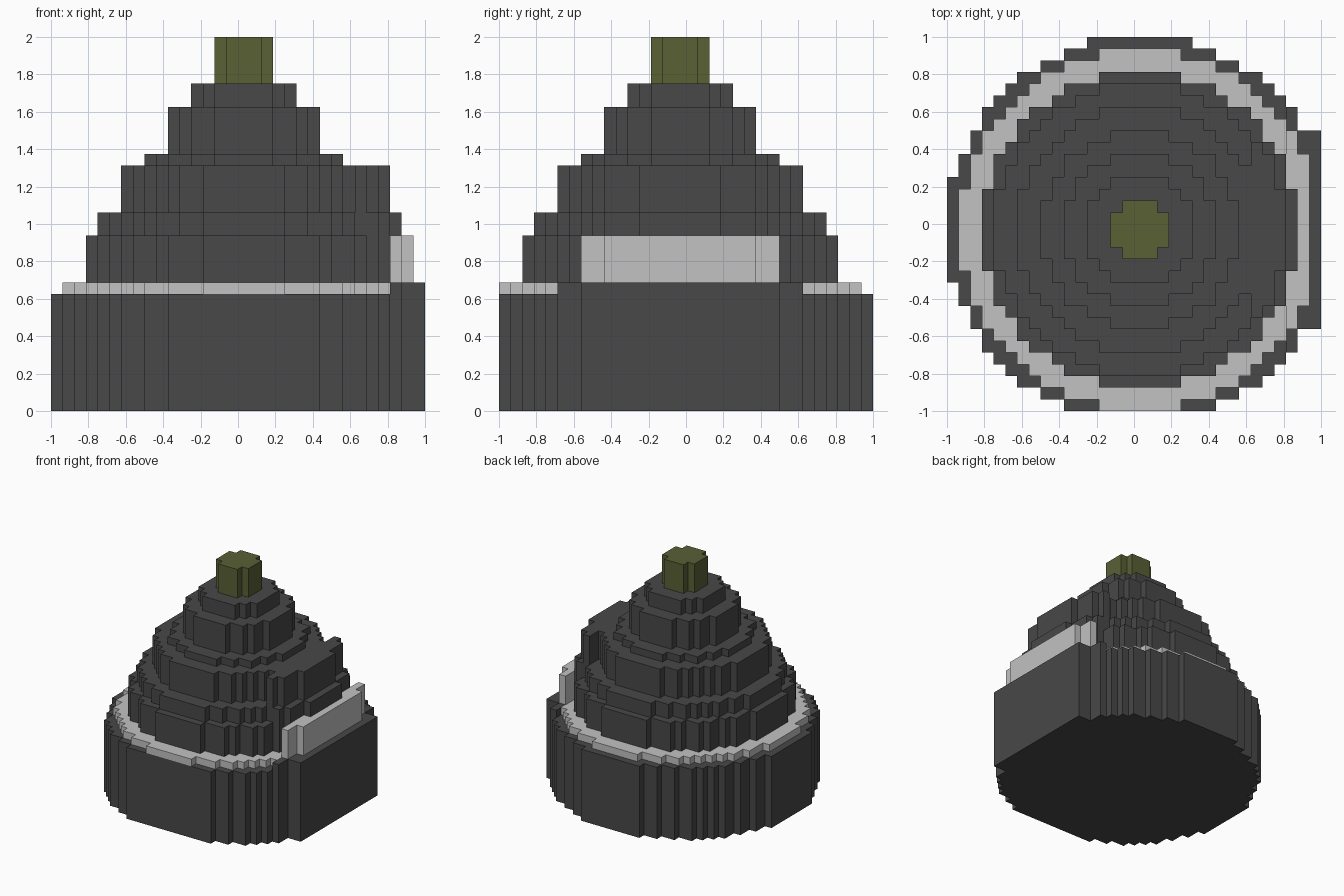
import bpy, bmesh
from math import sqrt

cube = bpy.data.objects.get("Cube")
if cube:
    bpy.data.objects.remove(cube, do_unlink=True)

U = 1 / 16  # size of one block


def material(name, rgb):
    m = bpy.data.materials.new(name)
    m.use_nodes = True
    color = (*rgb, 1)
    m.diffuse_color = color
    bsdf = next(n for n in m.node_tree.nodes if n.type == 'BSDF_PRINCIPLED')
    bsdf.inputs["Base Color"].default_value = color
    bsdf.inputs["Roughness"].default_value = 0.9
    return m


DARK = material("charcoal grey", (0.065, 0.065, 0.065))
LIGHT = material("light grey", (0.54, 0.54, 0.54))
OLIVE = material("olive green", (0.1, 0.115, 0.036))


def disc_columns(diameter, last=15):
    """Half depth in blocks of every column of a blocky disc."""
    r = diameter / 2
    n = diameter // 2
    return {i: int(sqrt(r * r - i * i)) for i in range(-n, min(n, last) + 1)}


def prism(name, columns, z0, z1, mat):
    """Stepped outline from column depths, extruded from z0 to z1 (in blocks)."""
    upper, lower = [], []
    for i in sorted(columns):
        h = columns[i]
        for x in (i, i + 1):
            upper.append((x, min(h, 16)))
            lower.append((x, max(-h - 1, -16)))
    loop = upper[::-1] + lower
    # drop points along straight runs
    points = []
    for k, p in enumerate(loop):
        a, b = loop[k - 1], loop[(k + 1) % len(loop)]
        if (p[0] - a[0]) * (b[1] - p[1]) != (p[1] - a[1]) * (b[0] - p[0]):
            points.append(p)
    bm = bmesh.new()
    face = bm.faces.new([bm.verts.new((x * U, y * U, z0 * U)) for x, y in points])
    top = bmesh.ops.extrude_face_region(bm, geom=[face])["geom"]
    verts = [v for v in top if isinstance(v, bmesh.types.BMVert)]
    bmesh.ops.translate(bm, verts=verts, vec=(0, 0, (z1 - z0) * U))
    bmesh.ops.recalc_face_normals(bm, faces=bm.faces)
    mesh = bpy.data.meshes.new(name)
    bm.to_mesh(mesh)
    bm.free()
    mesh.materials.append(mat)
    bpy.context.collection.objects.link(bpy.data.objects.new(name, mesh))


# Drum base with a flattened, slightly raised side
prism("base", disc_columns(33) | {15: 8}, 0, 10, DARK)
prism("base_side_step", {13: 10, 14: 8, 15: 8}, 10, 11, DARK)

# Light trim ring and the raised panel beside it
prism("trim_ring", disc_columns(31, 12), 10, 11, LIGHT)
prism("trim_panel", {13: 8, 14: 6}, 11, 15, LIGHT)

# Stepped body, bulging out over the panel
prism("body_tier_lower", disc_columns(27, 12), 11, 15, DARK)
prism("body_tier_middle", disc_columns(25) | {11: 7, 12: 6, 13: 3}, 15, 17, DARK)
prism("body_tier_upper", disc_columns(21) | {10: 7, 11: 6, 12: 3}, 17, 21, DARK)

# Narrowing shoulders
for name, diameter, z0, z1 in (("shoulder", 17, 21, 22), ("neck", 13, 22, 26), ("collar", 9, 26, 28)):
    prism(name, disc_columns(diameter), z0, z1, DARK)

# Tip
prism("tip", disc_columns(5), 28, 32, OLIVE)
